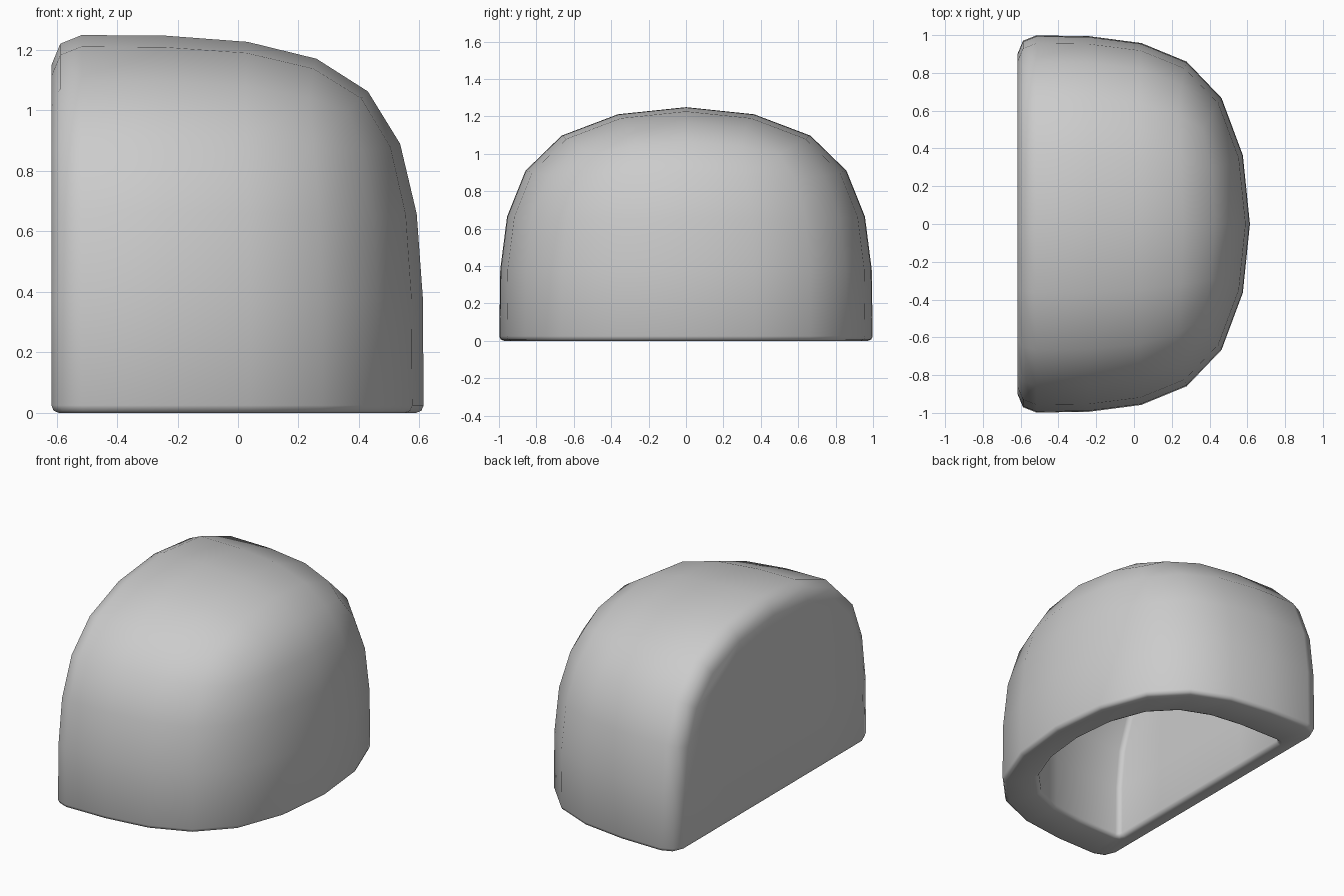
import bpy, bmesh, math

if "Cube" in bpy.data.objects:
    bpy.data.objects.remove(bpy.data.objects["Cube"])

BACK, FRONT, HALF, TOP = -0.617, 0.664, 1.0, 1.301      # outer cage
IN_BACK, IN_FRONT, IN_HALF, IN_TOP = -0.51, 0.475, 0.745, 1.11  # cavity cage
STRAIGHT = 0.08   # straight run before the curve starts, at back and bottom


def add_open_box(bm, crease, x0, x1, y, top, flip):
    """Box without a floor; the edges round its flat back wall are creased."""
    x0 += STRAIGHT
    v = [bm.verts.new((px, py, pz)) for pz in (STRAIGHT, top)
         for px, py in ((x0, -y), (x1, -y), (x1, y), (x0, y))]
    for ids in ((4, 5, 6, 7), (0, 1, 5, 4), (1, 2, 6, 5), (2, 3, 7, 6), (3, 0, 4, 7)):
        bm.faces.new([v[i] for i in (reversed(ids) if flip else ids)])
    for a, b in ((0, 4), (4, 7), (7, 3)):
        bm.edges.get((v[a], v[b]))[crease] = 1.0


# Outer and inner cages of the hollow half dome
mesh = bpy.data.meshes.new("domed_shell")
obj = bpy.data.objects.new("domed_shell", mesh)
bpy.context.collection.objects.link(obj)
bpy.context.view_layer.objects.active = obj
obj.select_set(True)
bm = bmesh.new()
crease = bm.edges.layers.float.new("crease_edge")
add_open_box(bm, crease, BACK, FRONT, HALF, TOP, False)
add_open_box(bm, crease, IN_BACK, IN_FRONT, IN_HALF, IN_TOP, True)
bm.to_mesh(mesh)
bm.free()

# Round the cages
sub = obj.modifiers.new("round", "SUBSURF")
sub.levels = sub.render_levels = 2
bpy.ops.object.modifier_apply(modifier=sub.name)

bm = bmesh.new()
bm.from_mesh(mesh)

# Extend the back walls and the open bottom straight out
for p in bm.verts:
    if abs(p.co.z - STRAIGHT) < 1e-3:
        p.co.z = 0
    for x in (BACK, IN_BACK):
        if abs(p.co.x - x - STRAIGHT) < 1e-3:
            p.co.x = x


def back_edges(x):
    return [e for e in bm.edges if len(e.link_faces) == 2
            and all(abs(p.co.x - x) < 1e-3 for p in e.verts)
            and e.calc_face_angle(0) > math.radians(40)]


# Soft edges round the back wall, outside and inside
for x, size in ((BACK, 0.1), (IN_BACK, 0.03)):
    bmesh.ops.bevel(bm, geom=back_edges(x), offset=size, segments=2,
                    profile=0.5, affect="EDGES")

# Bottom rim joining both shells, with a small bevel
rim = [e for e in bm.edges if e.is_boundary]
bmesh.ops.bridge_loops(bm, edges=rim)
bmesh.ops.recalc_face_normals(bm, faces=bm.faces[:])
bmesh.ops.bevel(bm, geom=rim, offset=0.025, segments=2, profile=0.5, affect="EDGES")
bm.to_mesh(mesh)
bm.free()

bpy.ops.object.shade_smooth()
